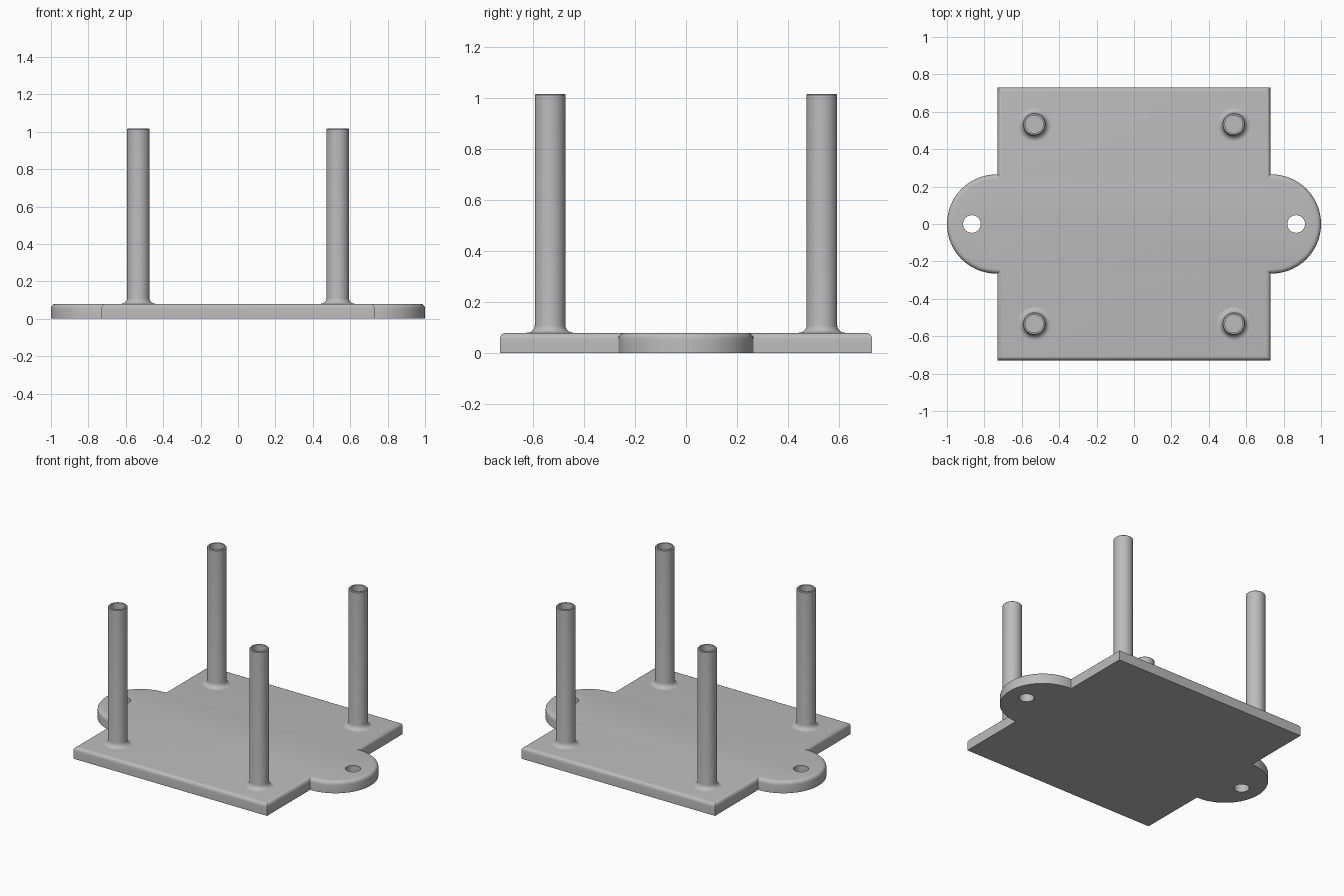
import bpy, bmesh
from math import cos, sin, pi, sqrt, acos

HALF, THICK, ROUND = 0.73, 0.08, 0.025      # plate half width, thickness, edge rounding
EAR_X, EAR_R = 0.735, 0.265                 # ear circle centre and radius
HOLE_X, HOLE_R = 0.867, 0.047
POST, POST_R, BORE_R, TOP = 0.533, 0.06, 0.047, 1.017
FILLET = 0.03

cube = bpy.data.objects.get("Cube")
if cube:
    bpy.data.objects.remove(cube)

grey = bpy.data.materials.new("plain_grey")
grey.use_nodes = True
colour = (0.5, 0.5, 0.5, 1)
grey.diffuse_color = colour
grey.node_tree.nodes["Principled BSDF"].inputs["Base Color"].default_value = colour


def make_object(name, bm):
    bmesh.ops.recalc_face_normals(bm, faces=bm.faces)
    mesh = bpy.data.meshes.new(name)
    bm.to_mesh(mesh)
    bm.free()
    mesh.materials.append(grey)
    obj = bpy.data.objects.new(name, mesh)
    bpy.context.collection.objects.link(obj)
    return obj


def smooth(obj):
    bpy.ops.object.select_all(action="DESELECT")
    obj.select_set(True)
    bpy.context.view_layer.objects.active = obj
    bpy.ops.object.shade_smooth_by_angle(angle=pi / 6)


def lathe(profile, steps=48):
    """Turn a (radius, height) profile that starts and ends on the axis."""
    bm = bmesh.new()
    verts = [bm.verts.new((r, 0, z)) for r, z in profile]
    edges = [bm.edges.new(pair) for pair in zip(verts, verts[1:])]
    bmesh.ops.spin(bm, geom=verts + edges, cent=(0, 0, 0), axis=(0, 0, 1),
                   angle=2 * pi, steps=steps)
    bmesh.ops.remove_doubles(bm, verts=bm.verts, dist=0.0001)
    return bm


# Base plate: square with a round ear on each side, top edge rounded
def ear(side):
    reach = acos((HALF - EAR_X) / EAR_R)
    angles = [-reach + 2 * reach * i / 48 for i in range(49)]
    return [(side * (EAR_X + EAR_R * cos(a)), side * EAR_R * sin(a)) for a in angles]


outline = ([(HALF, -HALF)] + ear(1) + [(HALF, HALF), (-HALF, HALF)]
           + ear(-1) + [(-HALF, -HALF)])
bm = bmesh.new()
base = bm.faces.new([bm.verts.new((x, y, 0)) for x, y in outline])
extruded = bmesh.ops.extrude_face_region(bm, geom=[base])["geom"]
top_verts = [g for g in extruded if isinstance(g, bmesh.types.BMVert)]
bmesh.ops.translate(bm, verts=top_verts, vec=(0, 0, THICK))
top_edges = [e for e in bm.edges if all(v.co.z > THICK / 2 for v in e.verts)]
bmesh.ops.bevel(bm, geom=top_edges, offset=ROUND, segments=5, profile=0.5,
                affect="EDGES")
plate = make_object("base_plate", bm)

# Mounting holes through the ears
for side in (-1, 1):
    bm = lathe([(0, -0.1), (HOLE_R, -0.1), (HOLE_R, 0.2), (0, 0.2)])
    cutter = make_object("hole_cutter", bm)
    cutter.location.x = side * HOLE_X
    cutter.hide_render = True
    cut = plate.modifiers.new("mounting_hole", "BOOLEAN")
    cut.operation, cut.solver, cut.object = "DIFFERENCE", "EXACT", cutter
    bpy.context.view_layer.objects.active = plate
    bpy.ops.object.modifier_apply(modifier=cut.name)
    bpy.data.objects.remove(cutter)
smooth(plate)

# Hollow posts with a filleted foot
foot = [(POST_R + FILLET * (1 - sin(a)), THICK + FILLET * (1 - cos(a)))
        for a in (i * pi / 12 for i in range(7))]
profile = ([(0, THICK - 0.02), (POST_R + FILLET, THICK - 0.02)] + foot
           + [(POST_R, TOP - 0.004), (POST_R - 0.004, TOP), (BORE_R, TOP),
              (BORE_R, THICK + 0.002), (0, THICK + 0.002)])
for x_name, x in (("right", -POST), ("left", POST)):
    for y_name, y in (("front", -POST), ("back", POST)):
        post = make_object(f"{y_name}_{x_name}_post", lathe(profile))
        post.location = (x, y, 0)
        smooth(post)
